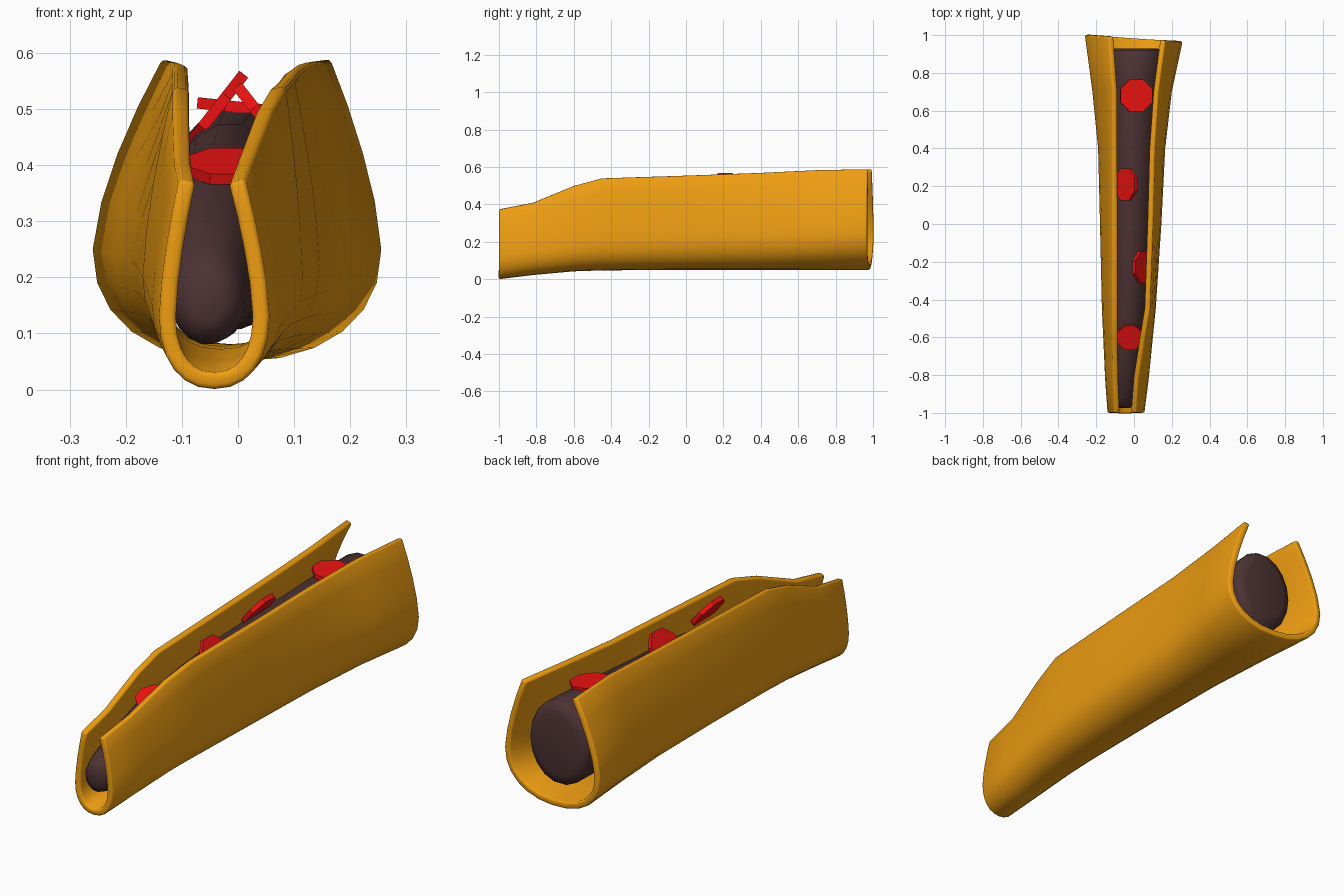
import bpy, bmesh, math
from mathutils import Matrix, Vector

if "Cube" in bpy.data.objects:
    bpy.data.objects.remove(bpy.data.objects["Cube"])


def material(name, color):
    m = bpy.data.materials.new(name)
    m.diffuse_color = (*color, 1)
    m.use_nodes = True
    m.node_tree.nodes["Principled BSDF"].inputs["Base Color"].default_value = m.diffuse_color
    return m


def finish(name, bm, mat, angle=None):
    bmesh.ops.recalc_face_normals(bm, faces=bm.faces)
    me = bpy.data.meshes.new(name)
    bm.to_mesh(me)
    bm.free()
    ob = bpy.data.objects.new(name, me)
    bpy.context.collection.objects.link(ob)
    me.materials.append(mat)
    if angle:
        bpy.ops.object.select_all(action='DESELECT')
        bpy.context.view_layer.objects.active = ob
        ob.select_set(True)
        bpy.ops.object.shade_smooth_by_angle(angle=math.radians(angle))
    return ob


def loft(bm, rings, closed):
    rows = [[bm.verts.new(p) for p in r] for r in rings]
    for a, b in zip(rows, rows[1:]):
        n = len(a)
        for i in range(n if closed else n - 1):
            j = (i + 1) % n
            bm.faces.new((a[i], a[j], b[j], b[i]))
    return rows


orange = material("golden_shell", (0.86, 0.34, 0.006))
brown = material("dark_filling", (0.075, 0.032, 0.033))
red = material("red_slices", (0.85, 0.006, 0.006))

# Shell: open U section lofted along y
# y, left x, right x, left lip x, right lip x, bottom z, widest z, lip z
stations = [
    (-1.0, -.140, .055, -.105, .012, .000, .13, .375),
    (-.82, -.153, .078, -.112, .025, .022, .15, .41),
    (-.60, -.163, .100, -.115, .060, .042, .18, .50),
    (-.45, -.170, .115, -.115, .085, .047, .20, .54),
    (0.00, -.180, .145, -.115, .100, .050, .22, .555),
    (0.40, -.190, .165, -.115, .110, .050, .23, .57),
    (0.70, -.220, .200, -.115, .130, .050, .24, .585),
    (1.00, -.260, .257, -.135, .165, .050, .25, .59),
]


def shell_section(y, xl, xr, tl, tr, zb, zm, zt):
    def wall(x, t):
        return [(x + (t - x) * k ** 1.5, zm + (zt - zm) * k) for k in (.25, .5, .75, 1)]
    c, a = (xl + xr) / 2, (xr - xl) / 2
    pts = wall(xl, tl)[::-1]
    for i in range(13):
        u = math.pi * i / 12
        cu, su = math.cos(u), math.sin(u)
        pts.append((c - a * math.copysign(abs(cu) ** .9, cu), zm - (zm - zb) * abs(su) ** .9))
    pts += wall(xr, tr)
    # the back edge slants slightly forward on the right
    return [(x, y - (max(0, (x - xl) / (xr - xl)) * .035 if y > .9 else 0), z) for x, z in pts]


bm = bmesh.new()
loft(bm, [shell_section(*s) for s in stations], False)
shell = finish("shell", bm, orange, 45)
if sum(p.normal.z * p.area for p in shell.data.polygons) > 0:
    shell.data.flip_normals()
solid = shell.modifiers.new("thickness", 'SOLIDIFY')
solid.thickness = .03
solid.offset = -1
bev = shell.modifiers.new("soft_rim", 'BEVEL')
bev.width = .008
bev.segments = 2
bev.limit_method = 'ANGLE'
bev.angle_limit = math.radians(50)

# Filling: tapered sausage with a rounded front and a blunt back
# y, centre x, centre z, radius x, radius z
sections = [
    (-.975, -.055, .160, .030, .040), (-.96, -.055, .160, .055, .068),
    (-.92, -.054, .168, .068, .088), (-.80, -.048, .200, .082, .115),
    (-.60, -.035, .250, .100, .140), (-.30, -.022, .275, .112, .170),
    (0.00, -.015, .290, .120, .185), (0.40, -.005, .300, .132, .190),
    (0.75, .005, .308, .150, .194), (0.90, .010, .310, .155, .194),
    (0.92, .010, .310, .145, .182), (0.93, .010, .310, .110, .140),
]
bm = bmesh.new()
rows = loft(bm, [[(cx + rx * math.cos(t), y, cz + rz * math.sin(t))
                  for t in (math.tau * i / 18 for i in range(18))]
                 for y, cx, cz, rx, rz in sections], True)
bm.faces.new(rows[0])
bm.faces.new(rows[-1])
finish("sausage_filling", bm, brown, 60)

# Octagonal slices resting on the filling: centre, radius, tilt about x, tilt about y
slices = [
    ((-.022, -.60, .398), .073, 20, 0),
    ((.050, -.23, .475), .090, 0, 52),
    ((-.042, .21, .495), .092, 0, -52),
    ((.012, .68, .502), .092, 0, 6),
]
for i, (loc, r, tx, ty) in enumerate(slices):
    bm = bmesh.new()
    m = (Matrix.Translation(Vector(loc)) @ Matrix.Rotation(math.radians(tx), 4, 'X')
         @ Matrix.Rotation(math.radians(ty), 4, 'Y') @ Matrix.Rotation(math.pi / 8, 4, 'Z'))
    bmesh.ops.create_cone(bm, cap_ends=True, segments=8, radius1=r, radius2=r, depth=.02, matrix=m)
    finish(f"topping_slice_{i + 1}", bm, red)
